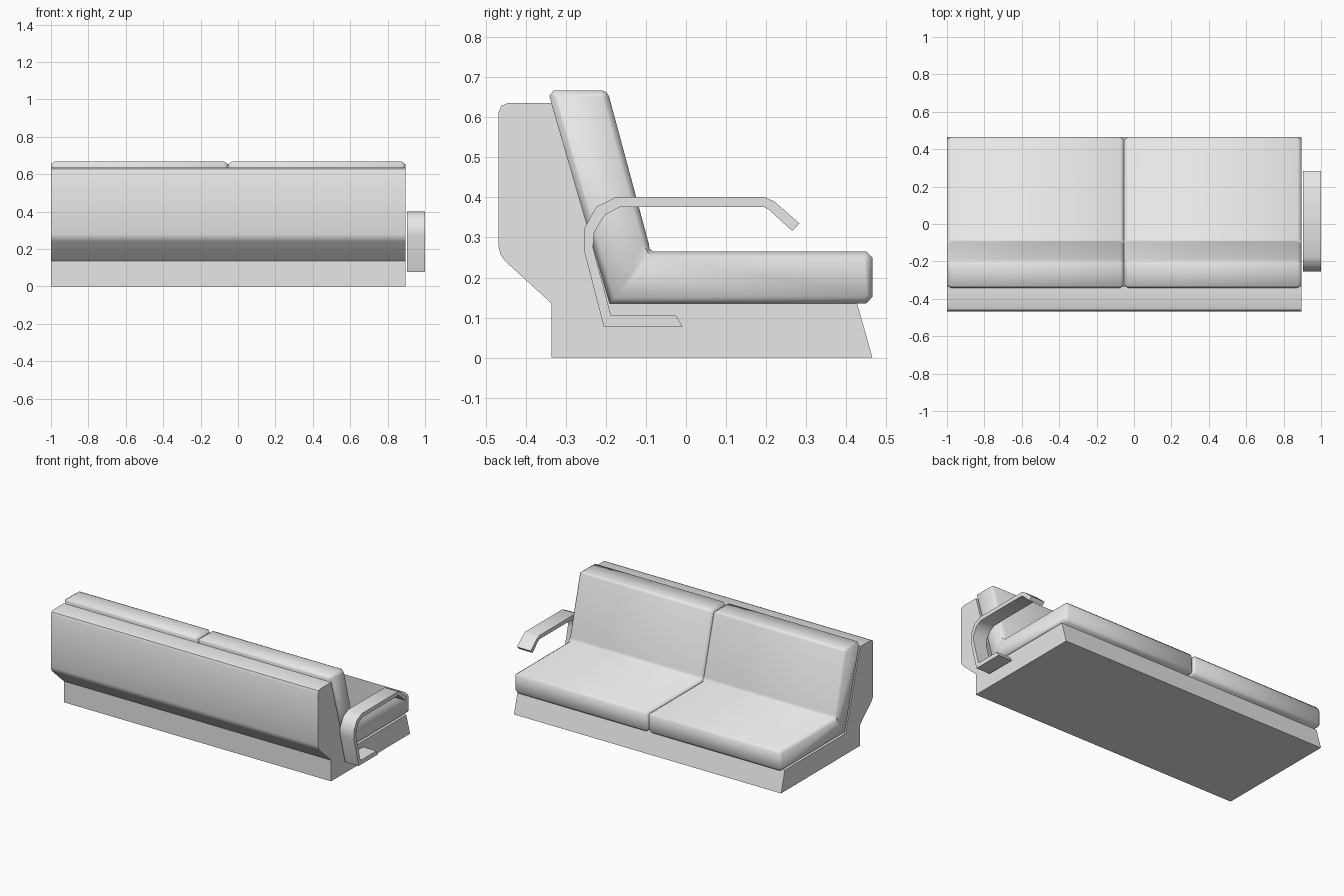
import bpy, bmesh, math
from mathutils import Vector

cube = bpy.data.objects.get("Cube")
if cube:
    bpy.data.objects.remove(cube, do_unlink=True)

grey = bpy.data.materials.new("light_grey")
grey.use_nodes = True
grey.diffuse_color = (0.8, 0.8, 0.8, 1)
grey.node_tree.nodes["Principled BSDF"].inputs["Base Color"].default_value = (0.8, 0.8, 0.8, 1)


def inset(points, d):
    """Offset a counter-clockwise (y, z) outline inward by d."""
    result = []
    for i, p in enumerate(points):
        p = Vector(p)
        a = (p - Vector(points[i - 1])).normalized()
        b = (Vector(points[(i + 1) % len(points)]) - p).normalized()
        na, nb = Vector((-a.y, a.x)), Vector((-b.y, b.x))
        result.append(p + (na + nb) * d / (1 + na.dot(nb)))
    return result


def loft(name, rings, angle):
    """Bridge (x, outline) rings and cap both ends."""
    bm = bmesh.new()
    loops = [[bm.verts.new((x, p[0], p[1])) for p in pts] for x, pts in rings]
    n = len(loops[0])
    for a, b in zip(loops, loops[1:]):
        for i in range(n):
            j = (i + 1) % n
            bm.faces.new((a[i], a[j], b[j], b[i]))
    bm.faces.new(loops[0])
    bm.faces.new(loops[-1])
    bmesh.ops.recalc_face_normals(bm, faces=bm.faces)
    mesh = bpy.data.meshes.new(name)
    bm.to_mesh(mesh)
    bm.free()
    mesh.materials.append(grey)
    obj = bpy.data.objects.new(name, mesh)
    bpy.context.collection.objects.link(obj)
    bpy.ops.object.select_all(action="DESELECT")
    obj.select_set(True)
    bpy.context.view_layer.objects.active = obj
    bpy.ops.object.shade_smooth_by_angle(angle=math.radians(angle))
    return obj


LEFT, RIGHT, SEAM = 0.895, -1.0, -0.053

# Base and back shell
frame = [(-0.335, 0), (0.465, 0), (0.427, 0.135), (-0.19, 0.135),
         (-0.335, 0.635), (-0.445, 0.635), (-0.461, 0.628), (-0.468, 0.61),
         (-0.468, 0.28), (-0.463, 0.258), (-0.45, 0.24), (-0.335, 0.135)]
loft("base_and_back_shell", [(RIGHT, frame), (LEFT, frame)], 35)

# One-piece seat and backrest cushions with chamfered ends
cushion = [(-0.19, 0.135), (0.45, 0.135), (0.465, 0.152), (0.465, 0.25),
           (0.45, 0.265), (-0.083, 0.265), (-0.091, 0.272), (-0.093, 0.285),
           (-0.192, 0.652), (-0.198, 0.662), (-0.21, 0.667), (-0.33, 0.667),
           (-0.341, 0.653)]
cap = inset(cushion, 0.014)
cap[6] = (Vector(cap[5]) + Vector(cap[7])) / 2
for name, x0, x1 in (("right_cushion", RIGHT, SEAM), ("left_cushion", SEAM, LEFT)):
    loft(name, [(x0, cap), (x0 + 0.02, cushion), (x1 - 0.02, cushion), (x1, cap)], 60)

# Bent strap armrest
armrest = [(-0.008, 0.077), (-0.025, 0.105), (-0.187, 0.105), (-0.232, 0.275),
           (-0.229, 0.312), (-0.203, 0.355), (-0.165, 0.376), (0.195, 0.376),
           (0.208, 0.368), (0.265, 0.316), (0.283, 0.335), (0.22, 0.39),
           (0.195, 0.401), (-0.175, 0.401), (-0.224, 0.376), (-0.254, 0.322),
           (-0.255, 0.27), (-0.205, 0.077)]
loft("left_armrest", [(0.903, armrest), (1.0, armrest)], 40)
